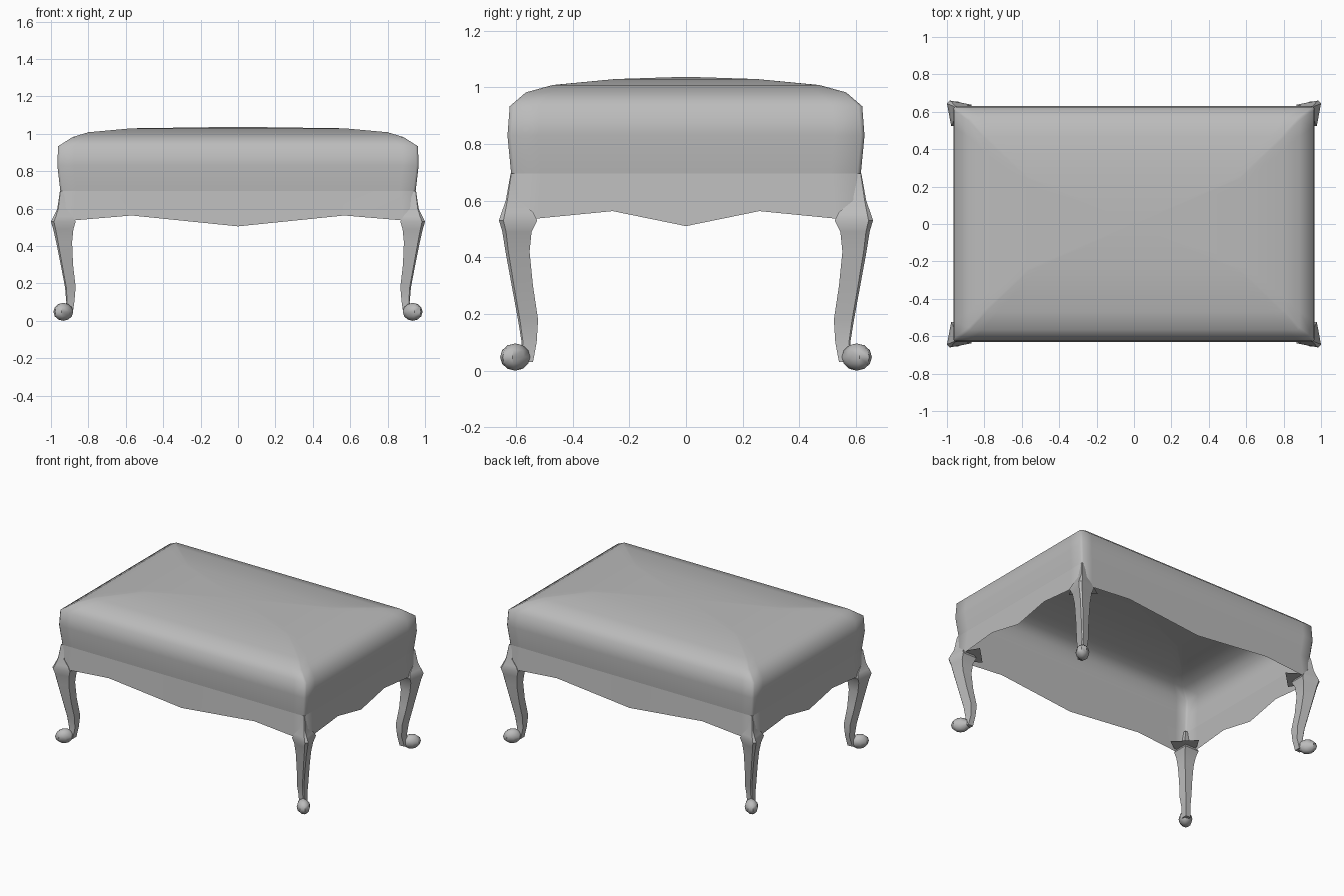
import bpy
import bmesh
from math import radians
from mathutils import Matrix, Vector

cube = bpy.data.objects.get("Cube")
if cube:
    bpy.data.objects.remove(cube, do_unlink=True)

grey = bpy.data.materials.new("plain grey")
grey.use_nodes = True
color = (0.5, 0.5, 0.5, 1)
grey.diffuse_color = color
grey.node_tree.nodes["Principled BSDF"].inputs["Base Color"].default_value = color


def finish(name, bm, angle, mirror=False):
    bmesh.ops.recalc_face_normals(bm, faces=bm.faces)
    mesh = bpy.data.meshes.new(name)
    bm.to_mesh(mesh)
    bm.free()
    mesh.materials.append(grey)
    obj = bpy.data.objects.new(name, mesh)
    bpy.context.collection.objects.link(obj)
    bpy.ops.object.select_all(action='DESELECT')
    obj.select_set(True)
    bpy.context.view_layer.objects.active = obj
    bpy.ops.object.shade_smooth_by_angle(angle=radians(angle))
    if mirror:
        mod = obj.modifiers.new("four corners", 'MIRROR')
        mod.use_axis = (True, True, False)
        mod.use_mirror_merge = False
    return obj


def bridge(bm, low, high):
    n = len(low)
    for i in range(n):
        j = (i + 1) % n
        bm.faces.new((low[i], low[j], high[j], high[i]))


# Rectangular outline with tiny corner chamfers and the breaks of the apron edge
def outline():
    xs, ys = (-.987, -.91, -.59, 0, .59, .91, .987), (-.98, -.83, -.41, 0, .41, .83, .98)
    return ([(x, -1) for x in xs] + [(1, y) for y in ys]
            + [(-x, 1) for x in xs] + [(-1, -y) for y in ys])


def edge_height(u, v):
    if abs(v) == 1:
        t, a, b, mid = abs(u), .59, .91, .505
    else:
        t, a, b, mid = abs(v), .41, .83, .51
    if t <= a:
        return mid + (.563 - mid) * t / a
    return .563 - .026 * min((t - a) / (b - a), 1)


# Cushion: stacked outlines domed to the centre, open underneath
bm = bmesh.new()
profile = [(.95, .617, .695), (.966, .63, .83), (.962, .622, .933),
           (.885, .565, .982), (.80, .47, 1.008), (.57, .25, 1.029)]
rings = [[bm.verts.new((u * hx, v * hy, z)) for u, v in outline()] for hx, hy, z in profile]
for low, high in zip(rings, rings[1:]):
    bridge(bm, low, high)
centre = bm.verts.new((0, 0, 1.037))
last = rings[-1]
for i, v in enumerate(last):
    bm.faces.new((v, last[(i + 1) % len(last)], centre))
finish("cushion", bm, 60)

# Apron: thin skirt with a shaped lower edge
bm = bmesh.new()
upper = [bm.verts.new((u * .95, v * .617, .695)) for u, v in outline()]
lower = [bm.verts.new((u * .963, v * .631, edge_height(u, v))) for u, v in outline()]
bridge(bm, lower, upper)
finish("apron", bm, 60)

# Cabriole legs: one corner, mirrored to four
bm = bmesh.new()
sections = [  # height, inner x, outer x, inner y, outer y
    (.03, .885, .93, .54, .59), (.1, .875, .918, .527, .58),
    (.18, .868, .925, .522, .593), (.3, .882, .948, .54, .615),
    (.42, .887, .972, .552, .637), (.49, .88, .988, .545, .648),
    (.53, .868, 1.0, .525, .66), (.56, .885, .985, .54, .65),
    (.6, .92, .966, .59, .636), (.695, .93, .952, .6, .619)]
rings = []
for z, ix, ox, iy, oy in sections:
    w = ox - ix
    c, d = .12 * w, .17 * w
    points = [(ix, iy), (ox - d, iy), (ox, oy - c), (ox - c, oy), (ix, oy - d)]
    rings.append([bm.verts.new((x, y, z)) for x, y in points])
for low, high in zip(rings, rings[1:]):
    bridge(bm, low, high)
bm.faces.new(rings[0])
bm.faces.new(rings[-1])
finish("legs", bm, 40, mirror=True)

# Corner brackets closing the shell above each leg
bm = bmesh.new()
bm.faces.new([bm.verts.new((x, y, .55)) for x, y in
              [(.86, .625), (.78, .57), (.91, .44), (.957, .52), (.957, .625)]])
for f in bm.faces:
    f.normal_update()
finish("corner_brackets", bm, 30, mirror=True)

# Ball feet, stretched along the diagonal
bm = bmesh.new()
bmesh.ops.create_uvsphere(bm, u_segments=8, v_segments=6, radius=1)
bmesh.ops.transform(bm, verts=bm.verts, matrix=(
    Matrix.Translation(Vector((.934, .603, .048))) @ Matrix.Rotation(radians(45), 4, 'Z')
    @ Matrix.Diagonal((.062, .044, .048, 1))))
finish("ball_feet", bm, 40, mirror=True)
